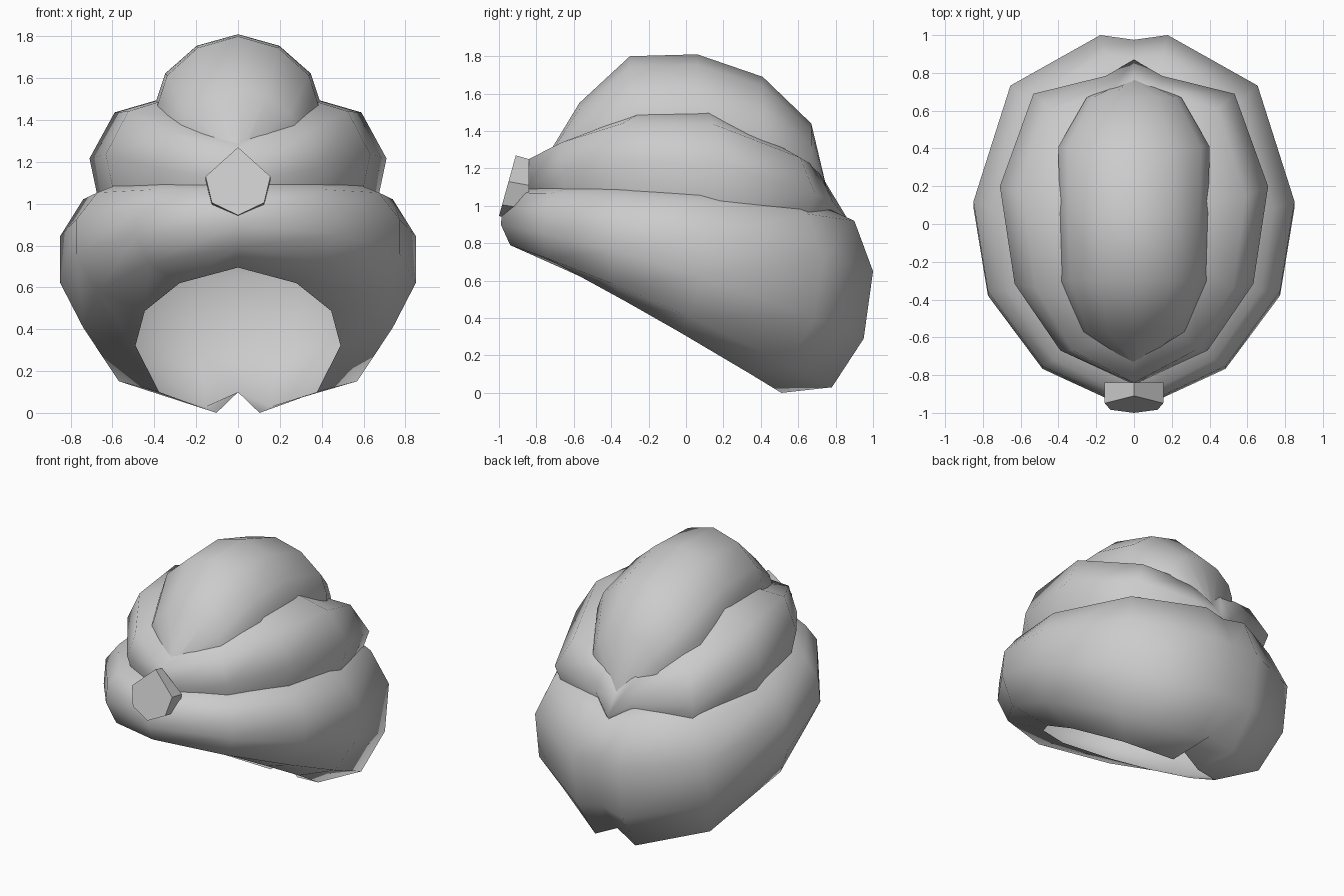
import bpy, bmesh, math

if "Cube" in bpy.data.objects:
    bpy.data.objects.remove(bpy.data.objects["Cube"])

# Half outlines of the wraps: x factor, y factor (front to back)
LOWER = [(0, -1), (.57, -.77), (.91, -.37), (1, .11), (.77, .73), (.21, 1), (0, .975)]
MIDDLE = [(0, -1), (.55, -.79), (.89, -.38), (1, .22), (.75, .79), (.21, .9), (0, 1)]


def finish(name, bm, smooth=True):
    bmesh.ops.remove_doubles(bm, verts=bm.verts, dist=0.0005)
    bmesh.ops.recalc_face_normals(bm, faces=bm.faces)
    for f in bm.faces:
        f.smooth = smooth
    me = bpy.data.meshes.new(name)
    bm.to_mesh(me)
    bm.free()
    ob = bpy.data.objects.new(name, me)
    bpy.context.collection.objects.link(ob)
    return ob


def loft(name, rings, closed):
    bm = bmesh.new()
    rows = [[bm.verts.new(p) for p in r] for r in rings]
    n = len(rows[0])
    for a, b in zip(rows, rows[1:]):
        for i in range(n if closed else n - 1):
            j = (i + 1) % n
            bm.faces.new((a[i], a[j], b[j], b[i]))
    return finish(name, bm)


def wrap_ring(outline, w, y0, y1, z0, zm, z1, notch=0):
    # Heights follow a parabola through the front, middle and back values
    a, b = (z0 + z1) / 2 - zm, (z1 - z0) / 2
    half = [(w * x, (y0 + y1) / 2 + (y1 - y0) / 2 * t, zm + b * t + a * t * t)
            for x, t in outline]
    x, y, z = half[-1]
    half[-1] = (x, y, z + notch)
    return half + [(-x, y, z) for x, y, z in half[-2:0:-1]]


# Lower wrap, open underneath
loft("lower_wrap", [wrap_ring(LOWER, *r) for r in [
    (.49, -.70, .51, .695, .36, .0, .09),
    (.74, -.94, .78, .79, .45, .03, .06),
    (.85, -.99, .95, .90, .655, .29, .02),
    (.85, -.98, 1.0, 1.0, .865, .65),
    (.74, -.93, .90, 1.07, 1.03, .92, -.02),
    (.62, -.80, .77, 1.10, 1.08, .98, -.08)]], True)

# Middle wrap, dipping to a point at the back
loft("middle_wrap", [wrap_ring(MIDDLE, *r) for r in [
    (.66, -.80, .80, 1.0, 1.0, .85),
    (.71, -.85, .87, 1.11, 1.24, .98, -.06),
    (.59, -.84, .78, 1.25, 1.46, 1.15, -.1),
    (.37, -.60, .58, 1.33, 1.52, 1.25, -.2)]], True)

# Crown: arches along y (position, top height, half width, base height)
ARCH = [(1, 0), (1, .4), (.88, .66), (.5, .9), (0, 1)]
ARCH += [(-x, z) for x, z in ARCH[-2::-1]]
stations = [(-.74, 1.27, .03, 1.15), (-.57, 1.55, .28, 1.2), (-.30, 1.80, .385, 1.25),
            (.06, 1.81, .395, 1.26), (.41, 1.69, .40, 1.2), (.67, 1.44, .25, 1.1),
            (.77, 1.02, .02, .9)]
loft("crown", [[(w * x, y, base + (top - base) * z) for x, z in ARCH]
               for y, top, w, base in stations], False)

# Faceted front ornament
bm = bmesh.new()
face = [(0, 1.27), (.155, 1.13), (.125, 1.005), (0, .945), (-.125, 1.005), (-.155, 1.13)]
front = [bm.verts.new((x, -.91 - (1.27 - z) * .277, z)) for x, z in face]
back = [bm.verts.new((v.co.x, -.84, v.co.z - .02)) for v in front]
bm.faces.new(front)
bm.faces.new(back[::-1])
for i in range(6):
    j = (i + 1) % 6
    bm.faces.new((front[i], front[j], back[j], back[i]))
finish("front_gem", bm, False)
